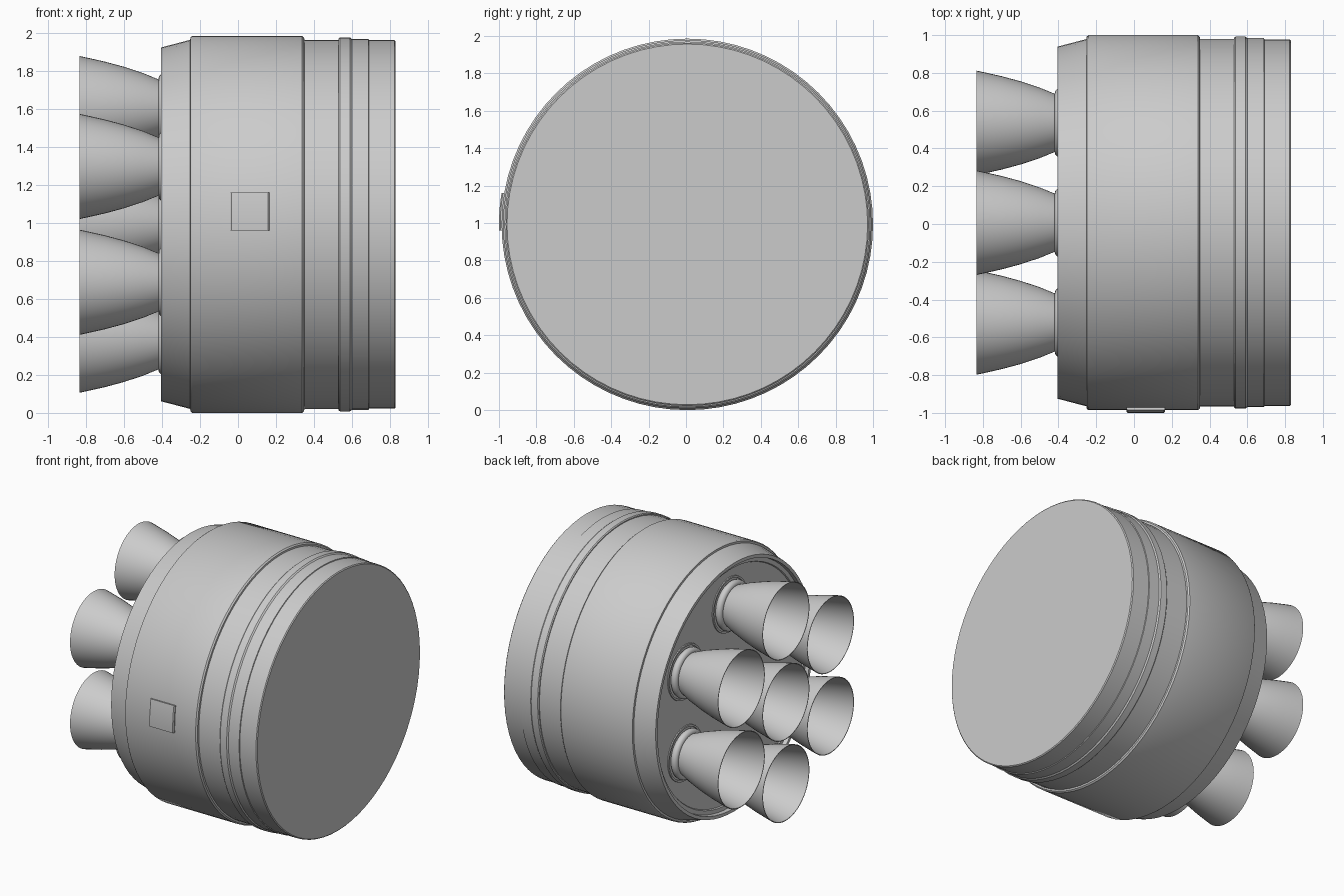
import bpy, bmesh
from math import sin, cos, pi

if "Cube" in bpy.data.objects:
    bpy.data.objects.remove(bpy.data.objects["Cube"])

CY, CZ = 0.007, 0.993   # main axis runs along x through this point


def finish(name, bm, angle=35):
    bmesh.ops.remove_doubles(bm, verts=bm.verts, dist=1e-5)
    bmesh.ops.recalc_face_normals(bm, faces=bm.faces)
    me = bpy.data.meshes.new(name)
    bm.to_mesh(me)
    bm.free()
    ob = bpy.data.objects.new(name, me)
    bpy.context.collection.objects.link(ob)
    bpy.ops.object.select_all(action='DESELECT')
    ob.select_set(True)
    bpy.context.view_layer.objects.active = ob
    bpy.ops.object.shade_smooth_by_angle(angle=angle * pi / 180)
    return ob


def lathe(name, profile, y=CY, z=CZ, n=64, closed=False):
    """Revolve (x, radius) points around an axis parallel to x."""
    bm = bmesh.new()
    rings = [[bm.verts.new((x, y + r * cos(2 * pi * i / n), z + r * sin(2 * pi * i / n)))
              for i in range(n)] for x, r in profile]
    pairs = list(zip(rings, rings[1:]))
    if closed:
        pairs.append((rings[-1], rings[0]))
    for a, b in pairs:
        for i in range(n):
            j = (i + 1) % n
            bm.faces.new((a[i], a[j], b[j], b[i]))
    return finish(name, bm)


# Main hull: flat front, stepped bands, tapered skirt and recessed rear plate
lathe("hull", [
    (0.83, 0), (0.83, 0.964), (0.824, 0.971), (0.69, 0.971),
    (0.688, 0.977), (0.60, 0.977), (0.59, 0.985), (0.537, 0.985), (0.53, 0.979),
    (0.53, 0.972), (0.35, 0.972), (0.348, 0.984), (0.338, 0.993),
    (-0.24, 0.993), (-0.25, 0.986), (-0.252, 0.972),
    (-0.405, 0.932), (-0.405, 0.908), (-0.375, 0.905),
    (-0.375, 0.875), (-0.365, 0.87), (-0.365, 0)], n=72)

# Engine cluster: one in the centre and six around it
spots = [(0, 0)] + [(0.61 * sin(k * pi / 3), 0.61 * cos(k * pi / 3)) for k in range(6)]
outer = [(-0.36, 0.128), (-0.41, 0.15), (-0.50, 0.187), (-0.60, 0.220),
         (-0.70, 0.247), (-0.78, 0.265), (-0.835, 0.277)]
inner = [(x, r - 0.005) for x, r in reversed(outer)]
for k, (dy, dz) in enumerate(spots):
    y, z = CY + dy, CZ + dz
    lathe(f"nozzle_{k}", outer + inner + [(-0.36, 0)], y, z, n=48)
    # Rounded collar at the throat
    ring = [(-0.392 + 0.028 * cos(t * pi / 6), 0.155 + 0.028 * sin(t * pi / 6)) for t in range(12)]
    lathe(f"collar_{k}", ring, y, z, n=48, closed=True)
    # Low mounting ring on the rear plate
    lathe(f"mount_ring_{k}", [(-0.362, 0.205), (-0.372, 0.203), (-0.372, 0.19), (-0.362, 0.188)],
          y, z, n=48, closed=True)

# Curved hatch panel on the front side
bm = bmesh.new()
steps = 8
secs = []
for i in range(steps + 1):
    a = -0.033 + (0.168 + 0.033) * i / steps
    secs.append([bm.verts.new((x, CY - r * cos(a), CZ + r * sin(a)))
                 for x, r in ((-0.04, 0.975), (-0.04, 1.0), (-0.033, 1.007),
                              (0.158, 1.007), (0.165, 1.0), (0.165, 0.975))])
for a, b in zip(secs, secs[1:]):
    for i in range(6):
        j = (i + 1) % 6
        bm.faces.new((a[i], a[j], b[j], b[i]))
bm.faces.new(secs[0])
bm.faces.new(secs[-1])
finish("hatch_panel", bm)
